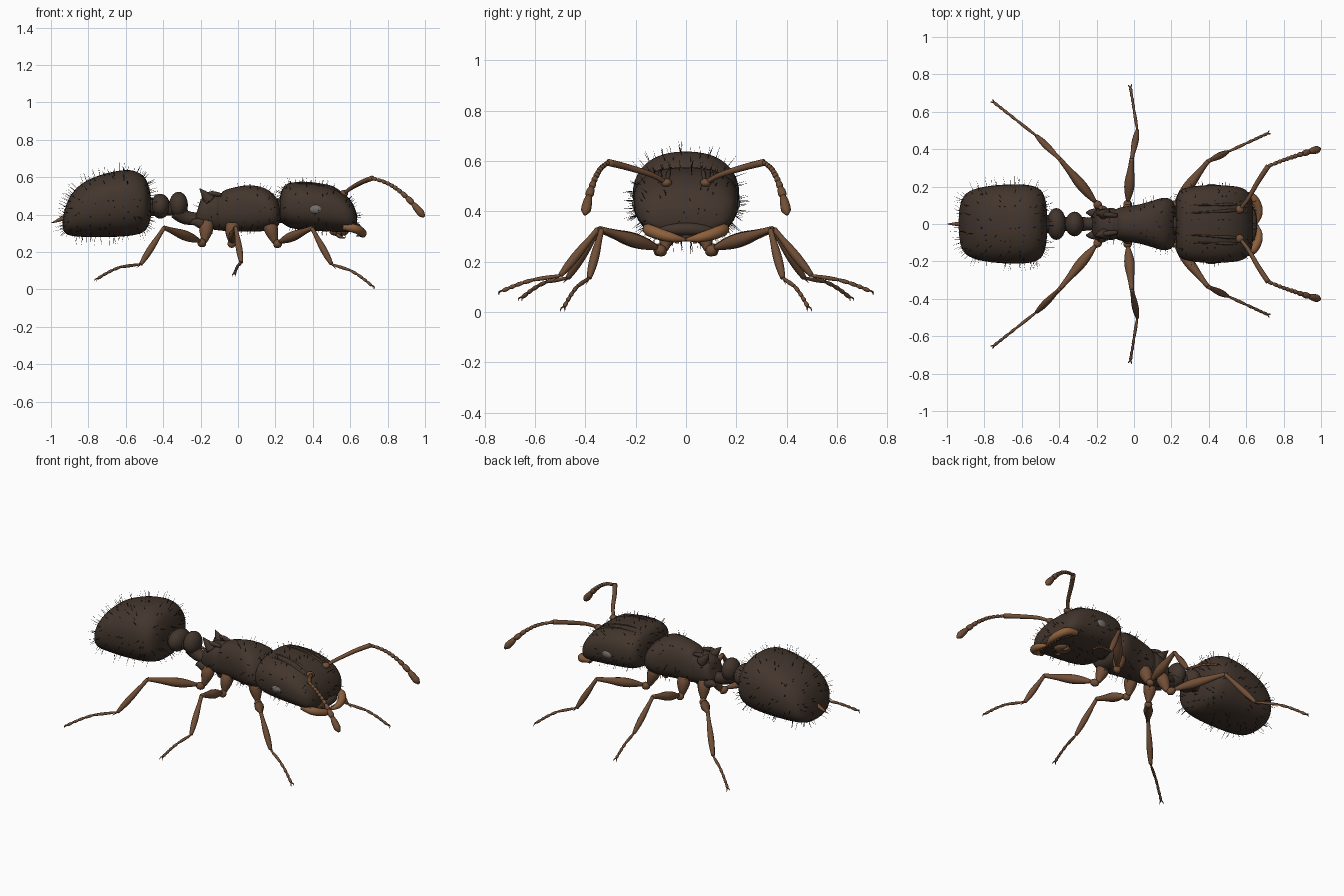
import bpy, bmesh, math, random
from mathutils import Vector, Matrix
from mathutils.bvhtree import BVHTree

if "Cube" in bpy.data.objects:
    bpy.data.objects.remove(bpy.data.objects["Cube"])

random.seed(4)


def material(name, col):
    m = bpy.data.materials.new(name)
    m.diffuse_color = (*col, 1)
    m.use_nodes = True
    m.node_tree.nodes["Principled BSDF"].inputs["Base Color"].default_value = m.diffuse_color
    return m


DARK = material("dark_shell", (0.055, 0.036, 0.026))
BROWN = material("brown_limb", (0.165, 0.078, 0.038))
ORANGE = material("jaw", (0.26, 0.115, 0.045))
GREY = material("eye_grey", (0.17, 0.165, 0.155))
HAIR = material("hair", (0.03, 0.022, 0.016))


def finish(name, bm, mat, mirror=False):
    bmesh.ops.recalc_face_normals(bm, faces=bm.faces)
    for f in bm.faces:
        f.smooth = True
    me = bpy.data.meshes.new(name)
    bm.to_mesh(me)
    ob = bpy.data.objects.new(name, me)
    bpy.context.collection.objects.link(ob)
    me.materials.append(mat)
    if mirror:
        mod = ob.modifiers.new("mirror", 'MIRROR')
        mod.use_axis = (False, True, False)
        mod.use_mirror_merge = False
    return ob


def spline(rows, n):
    """Catmull-Rom through rows of numbers."""
    out, k = [], len(rows)
    for i in range(k - 1):
        a, b, c, d = (rows[min(max(i + j, 0), k - 1)] for j in (-1, 0, 1, 2))
        for s in range(n):
            t = s / n
            out.append([q + .5 * t * (r - p + t * (2*p - 5*q + 4*r - w + t * (3*(q - r) + w - p)))
                        for p, q, r, w in zip(a, b, c, d)])
    return out + [list(rows[-1])]


def bridge(bm, rings):
    vs = [[bm.verts.new(p) for p in r] for r in rings]
    n = len(vs[0])
    for a, b in zip(vs, vs[1:]):
        for i in range(n):
            bm.faces.new((a[i], a[(i+1) % n], b[(i+1) % n], b[i]))
    bm.faces.new(vs[0])
    bm.faces.new(vs[-1])


def body(name, sections, power):
    """Loft along x; section = x, low z, high z, half width."""
    bm, rings = bmesh.new(), []
    for x, lo, hi, w in spline(sections, 5):
        ring = []
        for i in range(40):
            a = math.tau * i / 40
            c, s = math.cos(a), math.sin(a)
            ring.append((x, w * math.copysign(abs(c)**(2/power), c),
                         (lo+hi)/2 + (hi-lo)/2 * math.copysign(abs(s)**(2/power), s)))
        rings.append(ring)
    bridge(bm, rings)
    bmesh.ops.recalc_face_normals(bm, faces=bm.faces)
    tree = BVHTree.FromBMesh(bm)
    return finish(name, bm, DARK), tree


def tube(bm, pts, radii, n=3, sides=12):
    rows = spline([(*p, r) for p, r in zip(pts, radii)], n)
    P = [Vector(r[:3]) for r in rows]
    rings = []
    for i, r in enumerate(rows):
        d = P[min(i+1, len(P)-1)] - P[max(i-1, 0)]
        q = d.to_track_quat('Z', 'Y')
        rings.append([P[i] + q @ Vector((math.cos(math.tau*k/sides), math.sin(math.tau*k/sides), 0)) * max(r[3], .0004)
                      for k in range(sides)])
    bridge(bm, rings)


def segment(bm, a, b, profile):
    """Straight rounded segment with radii spread evenly from a to b."""
    a, b = Vector(a), Vector(b)
    m = len(profile) - 1
    tube(bm, [a.lerp(b, i/m) for i in range(m+1)], profile)


def ball(bm, c, size):
    bmesh.ops.create_uvsphere(bm, u_segments=24, v_segments=14, radius=1,
                              matrix=Matrix.Translation(c) @ Matrix.Diagonal((*size, 1)))


# Main body masses
gaster, _ = body("gaster", [
    (-.937, .34, .37, .03), (-.934, .32, .39, .07), (-.922, .30, .44, .125), (-.89, .287, .51, .168),
    (-.82, .281, .575, .195), (-.70, .28, .622, .21), (-.58, .287, .638, .21), (-.51, .305, .61, .19),
    (-.48, .34, .56, .15), (-.467, .385, .50, .085), (-.465, .42, .46, .03)], 2.3)
thorax, _ = body("thorax", [
    (-.225, .37, .40, .03), (-.215, .345, .43, .06), (-.19, .33, .49, .078), (-.12, .318, .512, .085),
    (-.095, .316, .51, .081), (-.065, .312, .533, .09), (.03, .31, .555, .105), (.10, .31, .553, .125),
    (.16, .315, .532, .14), (.205, .33, .49, .125), (.224, .36, .44, .07), (.23, .39, .41, .02)], 2.3)
head, head_tree = body("head", [
    (.222, .40, .46, .08), (.228, .37, .51, .14), (.25, .345, .555, .18), (.30, .325, .573, .198),
    (.40, .315, .572, .208), (.50, .308, .55, .205), (.57, .305, .51, .195), (.61, .31, .465, .17),
    (.63, .33, .42, .13), (.637, .36, .39, .06)], 2.5)


def head_top(x, y, lift=0):
    p = head_tree.ray_cast(Vector((x, y, 2)), Vector((0, 0, -1)))[0]
    return (x, y, p.z + lift)


# Waist nodes, stalk and neck
bm = bmesh.new()
ball(bm, (-.415, .0, .445), (.052, .085, .066))
tube(bm, [(-.48, 0, .44), (-.42, 0, .44), (-.34, 0, .43)], [.05, .045, .035])
finish("postpetiole", bm, DARK)
bm = bmesh.new()
ball(bm, (-.318, 0, .452), (.05, .066, .07))
tube(bm, [(-.32, 0, .42), (-.28, 0, .385), (-.20, 0, .375)], [.05, .038, .033])
finish("petiole", bm, DARK)
bm = bmesh.new()
tube(bm, [(.19, 0, .41), (.27, 0, .43)], [.06, .07])
finish("neck", bm, DARK)

# Back spines of the thorax
bm = bmesh.new()
tube(bm, [(-.15, .05, .475), (-.175, .055, .505), (-.205, .062, .54)], [.034, .022, .002])
tube(bm, [(-.19, .055, .35), (-.23, .06, .36), (-.255, .06, .35)], [.03, .02, .004])
tube(bm, [(-.19, .055, .495), (-.14, .05, .512), (-.09, .045, .505)], [.012, .014, .01])
finish("thorax_spines", bm, DARK, True)

# Sting
bm = bmesh.new()
tube(bm, [(-.92, 0, .39), (-.96, 0, .37), (-1.0, 0, .355)], [.014, .009, .001])
finish("sting", bm, BROWN)

# Eyes
bm = bmesh.new()
ball(bm, (.415, .197, .43), (.037, .018, .026))
finish("eyes", bm, GREY, True)

# Ridges on top of the head
bm = bmesh.new()
for y0, y1, xa, xb in ((.055, .075, .25, .57), (.10, .105, .30, .55)):
    tube(bm, [head_top(xa + (xb-xa)*t/5, y0 + (y1-y0)*t/5, -.001) for t in range(6)],
         [.002, .004, .005, .006, .009, .004])
finish("head_ridges", bm, DARK, True)

# Front lip plate
bm = bmesh.new()
tube(bm, [(.575, -.14, .325), (.62, -.08, .325), (.632, 0, .33), (.62, .08, .325), (.575, .14, .325)],
     [.01, .022, .026, .022, .01])
finish("lip_plate", bm, DARK)

# Mandibles with teeth
bm = bmesh.new()
tube(bm, [(.56, .155, .335), (.625, .145, .325), (.66, .10, .308), (.668, .05, .295), (.655, .002, .287)],
     [.016, .024, .023, .018, .006], 4)
for i in range(4):
    y = .015 + .025*i
    tube(bm, [(.655, y, .292), (.63, y - .006, .285)], [.01, .001], 1, 8)
finish("mandibles", bm, ORANGE, True)

# Mouth feelers
bm = bmesh.new()
tube(bm, [(.52, .03, .315), (.54, .04, .285), (.57, .03, .275)], [.012, .01, .003])
ball(bm, (.54, .0, .305), (.05, .05, .02))
finish("mouthparts", bm, BROWN, True)

# Antennae
bm = bmesh.new()
base = head_top(.565, .078, .004)
ball(bm, base, (.024, .022, .018))
tube(bm, [base, (.61, .135, .545), (.665, .23, .575), (.718, .31, .595)], [.009, .011, .013, .014], 4)
path = spline([(.715, .308, .595), (.79, .338, .572), (.86, .362, .53), (.925, .383, .47), (.995, .402, .388)], 6)
cuts = [0, 2.5, 4.3, 6, 7.7, 9.4, 11.2, 13.2, 15.8, 18.8, 24]
for i, (a, b) in enumerate(zip(cuts, cuts[1:])):
    pa, pb = (Vector(path[int(c)]).lerp(Vector(path[min(int(c)+1, 24)]), c % 1) for c in (a, b))
    r = .0095 + .0004*i if i < 7 else .0135 + .003*(i-7)
    segment(bm, pa, pb, [r*.6, r*.9, r, r, r*.35 if i == 9 else r*.7])
finish("antennae", bm, BROWN, True)

# Legs: hip top, hip end, knee, ankle, toe tip
LEGS = {
    "front_legs": [(.165, .07, .36), (.20, .085, .245), (.395, .335, .328), (.50, .385, .135), (.72, .487, .016)],
    "middle_legs": [(-.03, .06, .35), (-.035, .09, .245), (-.012, .35, .33), (.018, .50, .145), (-.02, .735, .082)],
    "hind_legs": [(-.165, .05, .36), (-.18, .085, .25), (-.395, .345, .33), (-.52, .47, .135), (-.755, .655, .055)]}
for name, (hip, low, knee, ankle, tip) in LEGS.items():
    bm = bmesh.new()
    hip, low, knee, ankle, tip = map(Vector, (hip, low, knee, ankle, tip))
    segment(bm, hip, low, [.034, .038, .034, .024, .012])
    fem = low.lerp(knee, .13)
    segment(bm, low - Vector((0, 0, .012)), fem, [.012, .022, .022, .012])
    segment(bm, fem, knee, [.01, .021, .027, .026, .02, .015, .012])
    segment(bm, knee, ankle, [.011, .012, .016, .018, .016, .010])
    # five foot joints sagging slightly
    sag = Vector((0, 0, .022 if name != "middle_legs" else .012))
    stops = [0, .45, .62, .75, .85, .97]
    foot = [ankle.lerp(tip, t) + sag * math.sin(math.pi*t) for t in stops]
    for a, b in zip(foot, foot[1:]):
        segment(bm, a, b, [.005, .0075, .0085, .0065])
    d = (tip - ankle).normalized()
    side = d.cross(Vector((0, 0, 1))).normalized()
    for s in (-1, 1):
        tube(bm, [foot[-1], foot[-1] + d*.014 + side*s*.008,
                  foot[-1] + d*.018 + side*s*.010 - Vector((0, 0, .012))], [.004, .003, .0005], 2, 6)
    # shin spur
    tube(bm, [ankle, ankle + d*.03 - Vector((0, 0, .012))], [.004, .0005], 1, 6)
    finish(name, bm, BROWN, True)

# Bristles scattered over the body
for ob, count, length in ((gaster, 230, .05), (thorax, 90, .035), (head, 170, .035)):
    bm = bmesh.new()
    polys = list(ob.data.polygons)
    for f in random.choices(polys, weights=[p.area for p in polys], k=count):
        n = f.normal + Vector([random.uniform(-.25, .25) for _ in range(3)])
        tube(bm, [f.center - f.normal*.003, f.center + n.normalized() * length * random.uniform(.5, 1.1)],
             [.0015, .0004], 1, 3)
    finish(ob.name + "_bristles", bm, HAIR)
